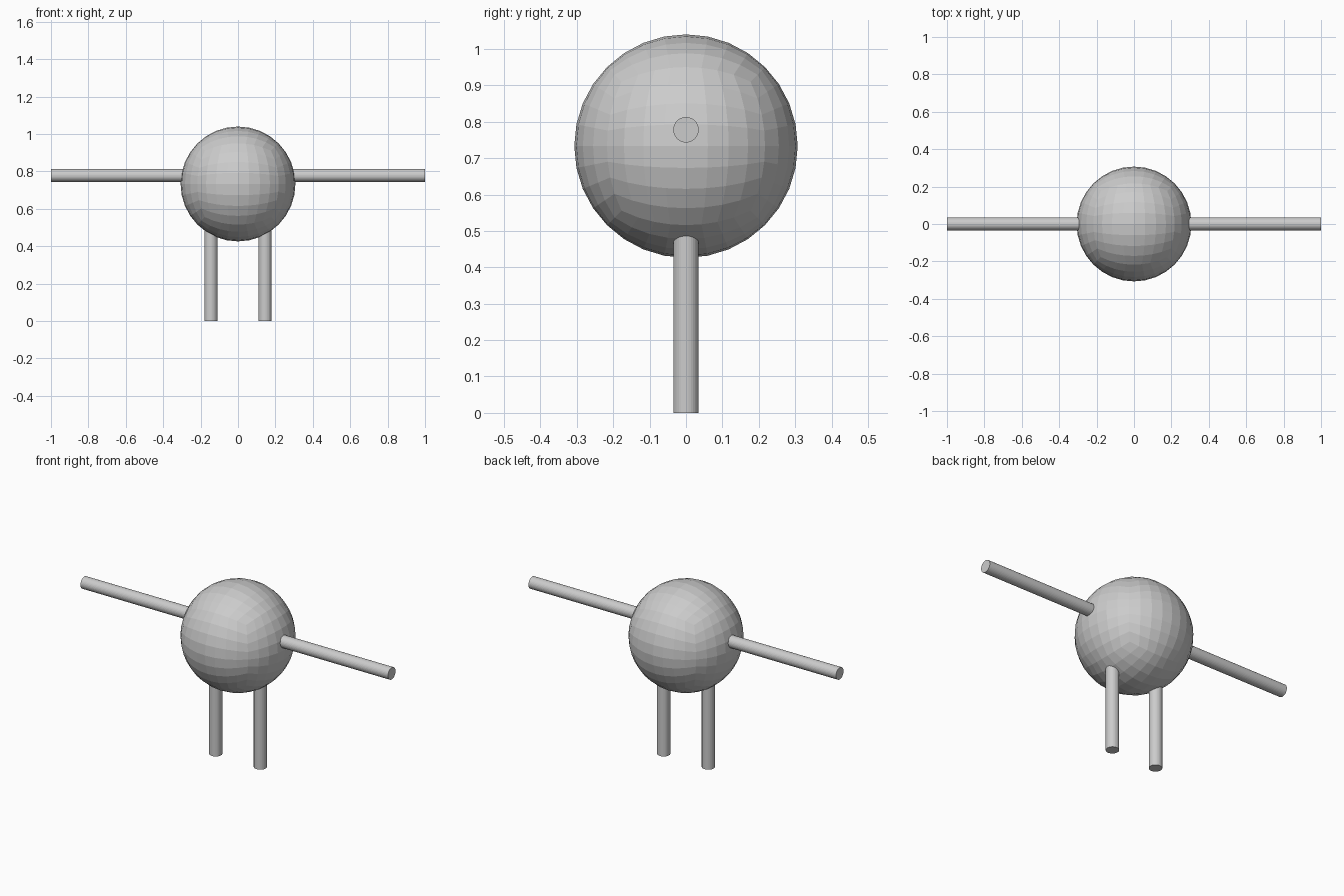
import bpy, bmesh, math
from mathutils import Vector

if "Cube" in bpy.data.objects:
    bpy.data.objects.remove(bpy.data.objects["Cube"])

grey = bpy.data.materials.new("plain_grey")
grey.diffuse_color = (0.6, 0.6, 0.6, 1)
grey.use_nodes = True
grey.node_tree.nodes["Principled BSDF"].inputs["Base Color"].default_value = grey.diffuse_color

ROD_R = 0.035


def rod(name, start, end):
    """Straight 32-sided rod between two points."""
    a, b = Vector(start), Vector(end)
    d = b - a
    bpy.ops.mesh.primitive_cylinder_add(
        vertices=32, radius=ROD_R, depth=d.length, location=(a + b) / 2,
        rotation=d.to_track_quat('Z', 'Y').to_euler())
    ob = bpy.context.object
    ob.name = name
    ob.data.materials.append(grey)


# Body: cube split 8 x 8 per side, rounded to a faceted sphere
bm = bmesh.new()
bmesh.ops.create_cube(bm, size=2)
bmesh.ops.subdivide_edges(bm, edges=bm.edges[:], cuts=7, use_grid_fill=True)
for v in bm.verts:
    v.co = Vector([math.tan(c * math.pi / 4) for c in v.co]).normalized() * 0.307
mesh = bpy.data.meshes.new("body")
bm.to_mesh(mesh)
bm.free()
mesh.materials.append(grey)
body = bpy.data.objects.new("body", mesh)
body.location.z = 0.733
bpy.context.collection.objects.link(body)

# Arms and legs, mirrored left and right, ending inside the body
for side, s in (("right", 1), ("left", -1)):
    rod(side + "_arm", (s * 0.2, 0, 0.778), (s, 0, 0.778))
    rod(side + "_leg", (s * 0.145, 0, 0), (s * 0.145, 0, 0.6))
